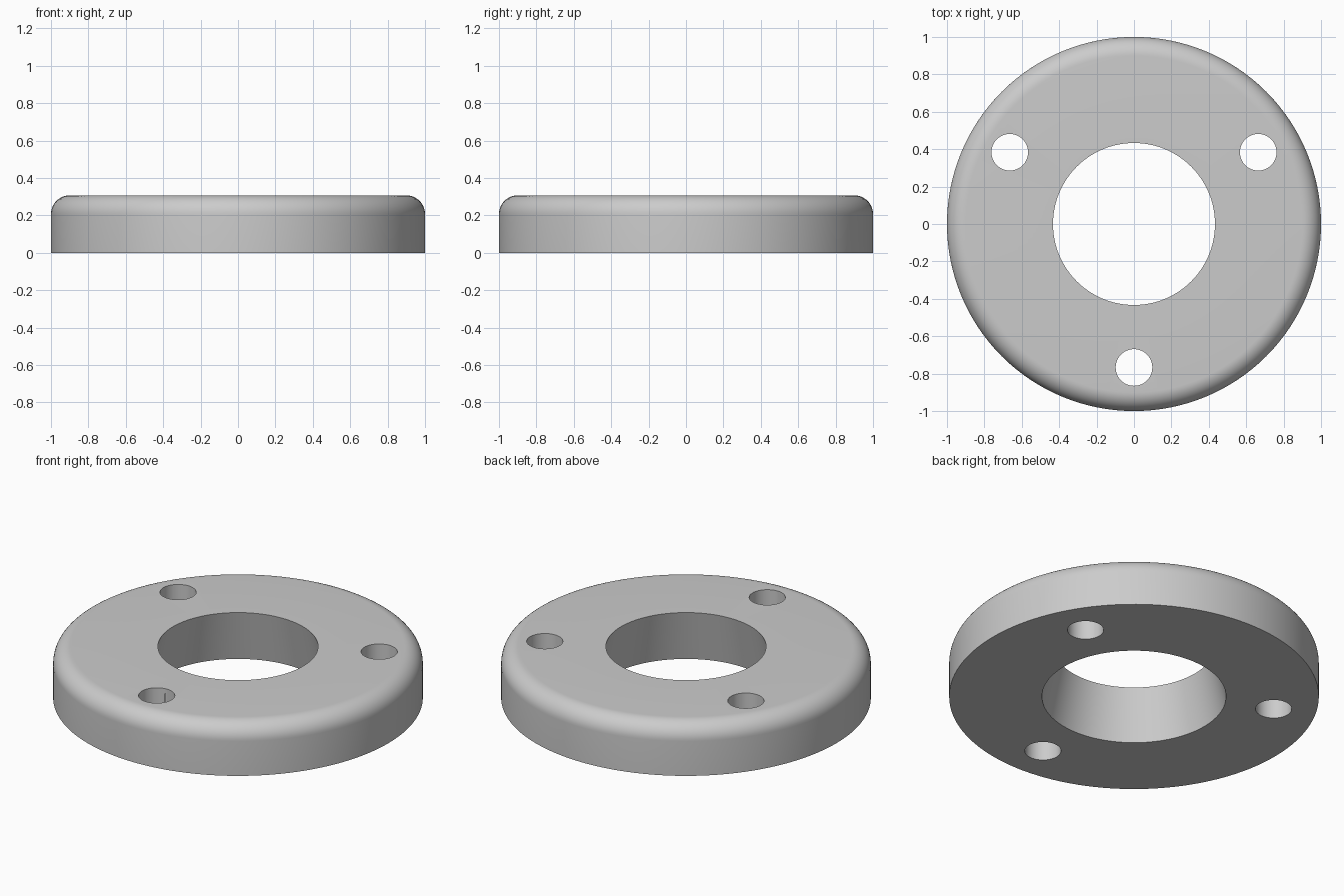
import bpy
from math import cos, sin, pi, radians

default = bpy.data.objects.get("Cube")
if default:
    bpy.data.objects.remove(default, do_unlink=True)

HEIGHT, FILLET, SEGMENTS = 0.307, 0.1, 128
BORE_TOP, BORE_BOTTOM = 0.433, 0.498
BOLT_CIRCLE, BOLT_RADIUS = 0.767, 0.098

grey = bpy.data.materials.new("plain grey")
grey.use_nodes = True
colour = (0.6, 0.6, 0.6, 1)
grey.diffuse_color = colour
grey.node_tree.nodes["Principled BSDF"].inputs["Base Color"].default_value = colour


def lathe(name, profile):
    """Spin a closed (radius, height) profile about z into a ring."""
    n = len(profile)
    verts = [(r * cos(a), r * sin(a), z)
             for a in (2 * pi * i / SEGMENTS for i in range(SEGMENTS))
             for r, z in profile]
    faces = [(i * n + j, (i + 1) % SEGMENTS * n + j,
              (i + 1) % SEGMENTS * n + (j + 1) % n, i * n + (j + 1) % n)
             for i in range(SEGMENTS) for j in range(n)]
    mesh = bpy.data.meshes.new(name)
    mesh.from_pydata(verts, [], faces)
    mesh.materials.append(grey)
    obj = bpy.data.objects.new(name, mesh)
    bpy.context.collection.objects.link(obj)
    return obj


# Ring with a flared bore and a rounded upper rim
rim = [(1 - FILLET + FILLET * cos(a), HEIGHT - FILLET + FILLET * sin(a))
       for a in (pi / 2 * i / 12 for i in range(13))]
ring = lathe("flange_ring", [(BORE_BOTTOM, 0), (1, 0)] + rim + [(BORE_TOP, HEIGHT)])

# Three bolt holes, evenly spaced
for i in range(3):
    angle = radians(-90 + 120 * i)
    bpy.ops.mesh.primitive_cylinder_add(
        vertices=48, radius=BOLT_RADIUS, depth=1,
        location=(BOLT_CIRCLE * cos(angle), BOLT_CIRCLE * sin(angle), 0))
    cutter = bpy.context.object
    cutter.name = "bolt_hole_cutter"
    cutter.data.materials.append(grey)
    cutter.hide_render = True
    bpy.ops.object.select_all(action="DESELECT")
    bpy.context.view_layer.objects.active = ring
    ring.select_set(True)
    cut = ring.modifiers.new("bolt hole", "BOOLEAN")
    cut.operation, cut.solver, cut.object = "DIFFERENCE", "EXACT", cutter
    bpy.ops.object.modifier_apply(modifier=cut.name)
    bpy.data.objects.remove(cutter, do_unlink=True)

bpy.ops.object.shade_smooth_by_angle(angle=radians(30))
